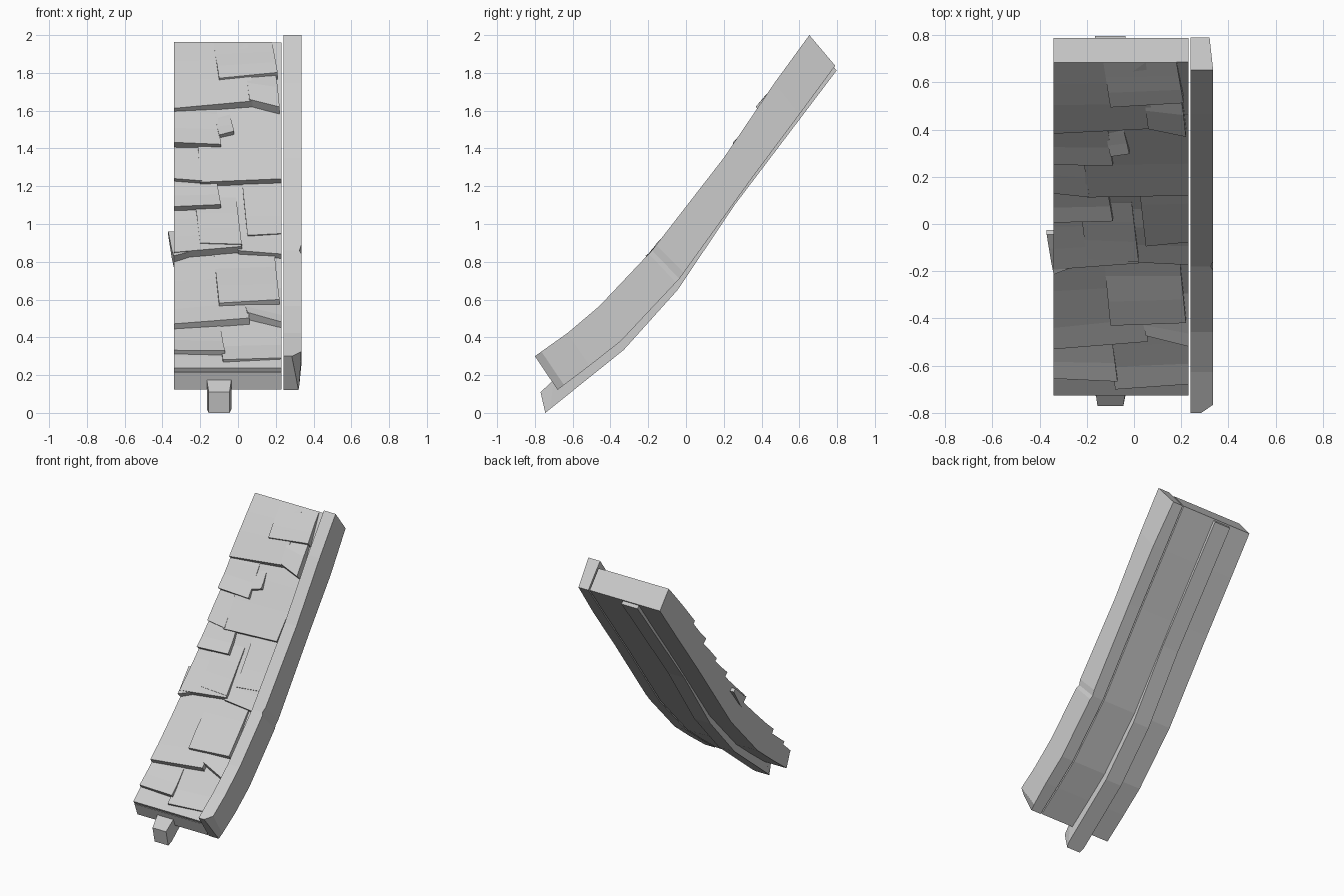
import bpy
import bmesh
import random
from mathutils import Vector

random.seed(4)

default_cube = bpy.data.objects.get("Cube")
if default_cube:
    bpy.data.objects.remove(default_cube, do_unlink=True)

# Single flat colour
grey = bpy.data.materials.new("light_grey")
grey.use_nodes = True
GREY_VALUE = (0.6, 0.6, 0.6, 1)
grey.diffuse_color = GREY_VALUE
grey.node_tree.nodes["Principled BSDF"].inputs["Base Color"].default_value = GREY_VALUE

# Curved roof side profile as (y, z): outer edge and matching inner edge
OUTER = [Vector(p) for p in ((-.8, .3), (-.627, .423), (-.458, .566), (-.18, .86),
                             (.2, 1.35), (.468, 1.746), (.653, 2))]
INNER = [Vector(p) for p in ((-.68, .122), (-.51, .25), (-.345, .38), (-.035, .71),
                             (.35, 1.245), (.6, 1.58), (.79, 1.838))]
DECK_DEPTH = [.5, .4, .28, .24, .24, .24, .24]
LAST = len(OUTER) - 1
LEFT, RIGHT = -.34, .23


def sample(values, u):
    """Linear interpolation along a list of stations."""
    i = min(int(u), LAST - 1)
    return values[i] + (values[i + 1] - values[i]) * (u - i)


def profile_point(u, depth):
    """Point at station u, depth 0 on the outer edge and 1 on the inner edge."""
    return sample(OUTER, u).lerp(sample(INNER, u), depth)


def station_at_height(z, lift):
    steps = [LAST * i / 600 for i in range(601)]
    return min(steps, key=lambda u: abs(profile_point(u, sample(DECK_DEPTH, u) - lift).y - z))


def at(x, yz):
    return (x, yz.x, yz.y)


def loft(name, rings):
    """Skin a run of matching cross-sections and close both ends."""
    bm = bmesh.new()
    loops = [[bm.verts.new(p) for p in ring] for ring in rings]
    n = len(loops[0])
    for a, b in zip(loops, loops[1:]):
        for i in range(n):
            j = (i + 1) % n
            bm.faces.new((a[i], a[j], b[j], b[i]))
    bm.faces.new(loops[0][::-1])
    bm.faces.new(loops[-1])
    bmesh.ops.recalc_face_normals(bm, faces=bm.faces)
    mesh = bpy.data.meshes.new(name)
    bm.to_mesh(mesh)
    bm.free()
    mesh.materials.append(grey)
    obj = bpy.data.objects.new(name, mesh)
    bpy.context.collection.objects.link(obj)
    return obj


def bar_ring(x_a, x_b, top, bottom, x_low=None):
    x_low = x_b if x_low is None else x_low
    return [at(x_a, top), at(x_b, top), at(x_low, bottom), at(x_a, bottom)]


# Edge trim beam, chipped at both ends and nicked once along its outer side
TRIM_X = .24
OUT_X = .335
rings = []
for u, x_top, x_low in ((0, .285, .32), (.2, OUT_X, .325), (1, OUT_X, OUT_X),
                        (2, OUT_X, OUT_X), (2.94, OUT_X, OUT_X), (3, .325, .33),
                        (3.06, OUT_X, OUT_X), (4, OUT_X, OUT_X), (5, OUT_X, OUT_X),
                        (LAST, OUT_X, .32)):
    rings.append(bar_ring(TRIM_X, x_top, profile_point(u, 0), profile_point(u, 1), x_low))
loft("edge_trim", rings)

# Deck under the shingles
rings = [bar_ring(LEFT, RIGHT, Vector((-.715, .215)), Vector((-.68, .125)))]
for u in range(1, LAST + 1):
    rings.append(bar_ring(LEFT, RIGHT, profile_point(u, DECK_DEPTH[u]), profile_point(u, .99)))
loft("roof_deck", rings)

# Rafter running below the deck, with a chamfered protruding tip
RAFTER = [((-.70, .175), (-.72, .02)), ((-.4, .4), (-.33, .333)), ((-.13, .7), (-.045, .65)),
          ((.2, 1.17), (.257, 1.10)), ((.725, 1.91), (.797, 1.812))]
rings = [bar_ring(-.155, -.045, Vector((-.77, .11)), Vector((-.745, 0)))]
rings += [bar_ring(-.165, -.035, Vector(t), Vector(b)) for t, b in RAFTER]
loft("rafter", rings)


# Shingles: thick at the lower butt, tapering into the deck at the upper end
def shingle(name, x_a, x_b, z_a, z_b, z_top, lift):
    sides = []
    u_top = station_at_height(z_top, 0)
    for x, z in ((x_a, z_a), (x_b, z_b)):
        own_lift = lift + random.uniform(-.03, .02)
        u_low = station_at_height(z, own_lift)
        inside = LEFT < x < RIGHT
        run = []
        for k in range(4):
            t = k / 3
            u = u_low + (u_top - u_low) * t
            depth = sample(DECK_DEPTH, u)
            wobble = random.uniform(-.02, .02) if 0 < k < 3 else 0
            x_here = x - .03 * t * inside
            run.append((at(x_here, profile_point(u, depth - own_lift * (1 - t) - .01 + wobble)),
                        at(x_here, profile_point(u, depth + .12))))
        sides.append(run)
    loft(name, [[a[0], b[0], b[1], a[1]] for a, b in zip(*sides)])


# x from, x to, butt height at each side, upper height, butt lift
COURSES = [
    (LEFT, RIGHT, .235, .235, .42, .06),
    (-.08, RIGHT, .28, .29, .52, .1),
    (LEFT, -.07, .33, .33, .5, .17),
    (LEFT, .06, .47, .5, .86, .2),
    (.05, RIGHT, .53, .48, .66, .2),
    (-.1, .22, .58, .6, .88, .23),
    (LEFT, .02, .85, .88, 1.12, .23),
    (0, RIGHT, .86, .84, 1.1, .16),
    (-.2, .02, .9, .89, 1.14, .26),
    (.05, RIGHT, .94, .95, 1.24, .12),
    (LEFT, -.09, 1.09, 1.1, 1.27, .22),
    (LEFT, -.19, 1.24, 1.23, 1.46, .2),
    (-.2, RIGHT, 1.22, 1.24, 1.66, .2),
    (LEFT, -.09, 1.43, 1.42, 1.66, .25),
    (LEFT, .08, 1.61, 1.65, 2, .22),
    (.06, .22, 1.66, 1.62, 1.85, .27),
    (-.1, .21, 1.77, 1.8, 2, .23),
]
for number, course in enumerate(COURSES, 1):
    shingle(f"shingle_{number}", *course)

# Broken shingle chips
for number, (x, z) in enumerate(((-.3, .83), (.14, 1.66), (-.06, 1.47)), 1):
    shingle(f"shingle_chip_{number}", x - .04, x + .04, z, z + .02, z + .13, .24)
